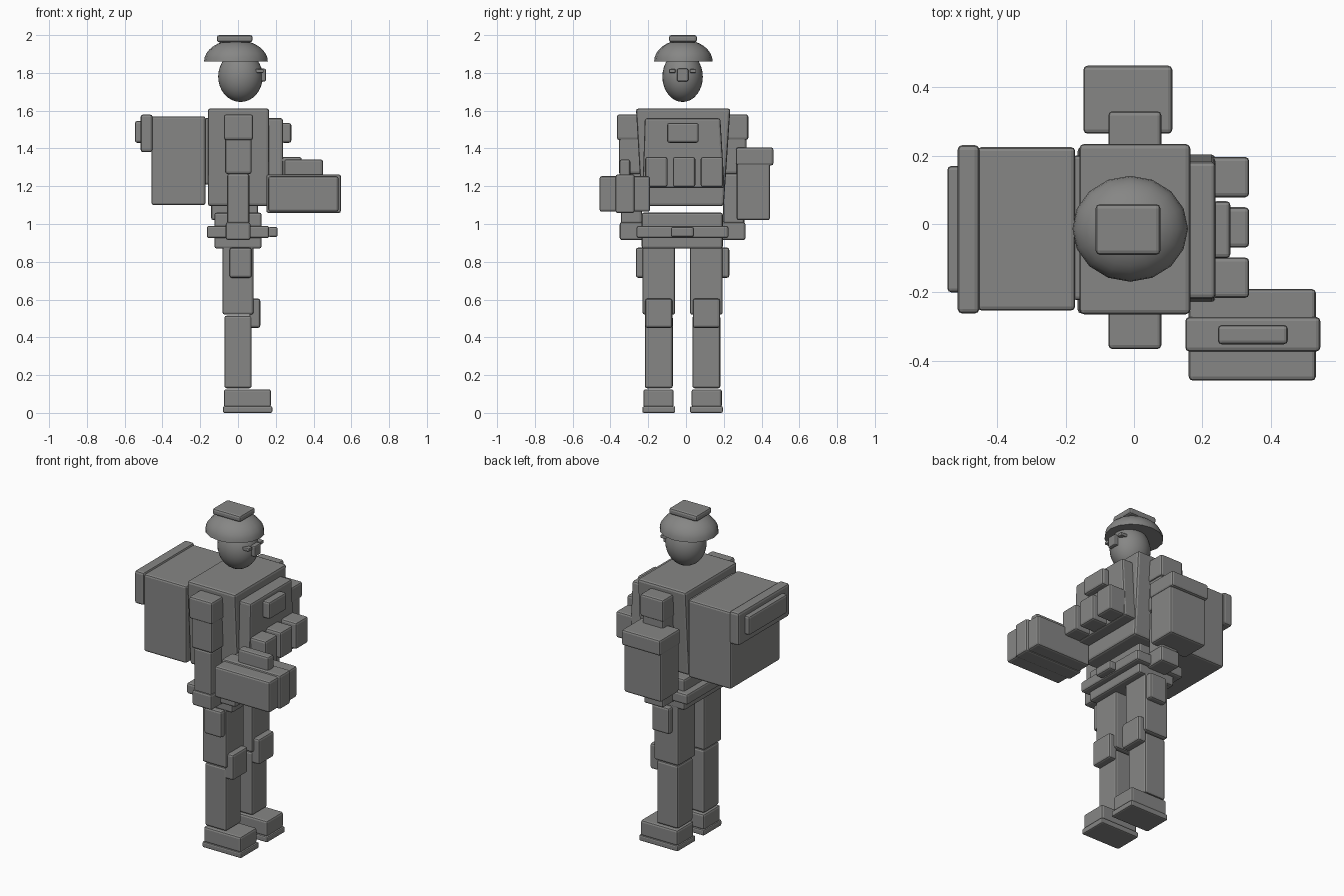
import bpy, bmesh, math

if "Cube" in bpy.data.objects:
    bpy.data.objects.remove(bpy.data.objects["Cube"])

CY = -0.018  # centre line of the body, which faces +x

grey = bpy.data.materials.new("flat grey")
grey.diffuse_color = (0.24, 0.24, 0.235, 1)
grey.use_nodes = True
grey.node_tree.nodes["Principled BSDF"].inputs["Base Color"].default_value = grey.diffuse_color


def finish(name, bm, bevel=0):
    mesh = bpy.data.meshes.new(name)
    bm.to_mesh(mesh)
    bm.free()
    ob = bpy.data.objects.new(name, mesh)
    bpy.context.collection.objects.link(ob)
    mesh.materials.append(grey)
    if bevel:
        mod = ob.modifiers.new("rounded edges", "BEVEL")
        mod.width, mod.segments = bevel, 2
    return ob


def box(name, x, y, z, bevel=0.012, bottom_y=None):
    """Bevelled box from (min, max) ranges; bottom_y gives a tapered bottom."""
    bm = bmesh.new()
    bmesh.ops.create_cube(bm, size=1)
    for v in bm.verts:
        yr = bottom_y if bottom_y and v.co.z < 0 else y
        v.co = (x[v.co.x > 0], yr[v.co.y > 0], z[v.co.z > 0])
    return finish(name, bm, bevel)


def pair(name, x, y, z, bevel=0.012):
    """Box on both sides; y is the distance range from the centre line."""
    box("left_" + name, x, (CY + y[0], CY + y[1]), z, bevel)
    box("right_" + name, x, (CY - y[1], CY - y[0]), z, bevel)


def ball(name, centre, radii, segments, rings, half=False):
    bm = bmesh.new()
    bmesh.ops.create_uvsphere(bm, u_segments=segments, v_segments=rings, radius=1)
    if half:
        cut = bmesh.ops.bisect_plane(bm, geom=bm.verts[:] + bm.edges[:] + bm.faces[:],
                                     plane_co=(0, 0, 0), plane_no=(0, 0, -1), clear_outer=True)
        rim = [e for e in cut["geom_cut"] if isinstance(e, bmesh.types.BMEdge)]
        bmesh.ops.contextual_create(bm, geom=rim)
    for v in bm.verts:
        v.co = [c + r * p for c, r, p in zip(centre, radii, v.co)]
    ob = finish(name, bm)
    bpy.context.view_layer.objects.active = ob
    ob.select_set(True)
    bpy.ops.object.shade_smooth_by_angle(angle=math.radians(40))
    ob.select_set(False)


# Legs
pair("boot_sole", (-0.08, 0.182), (0.039, 0.213), (0, 0.035), 0.008)
pair("boot", (-0.075, 0.175), (0.047, 0.208), (0.03, 0.125))
pair("shin", (-0.072, 0.072), (0.052, 0.2), (0.13, 0.515))
pair("thigh", (-0.082, 0.082), (0.039, 0.212), (0.52, 0.93))
pair("knee_pad", (0.06, 0.118), (0.054, 0.198), (0.45, 0.605))
pair("thigh_pouch", (-0.045, 0.072), (0.195, 0.247), (0.715, 0.875))

# Hips and belt
box("pelvis", (-0.125, 0.125), (-0.235, 0.195), (0.87, 1.06))
box("belt", (-0.165, 0.165), (-0.262, 0.225), (0.925, 0.99))
box("buckle", (0.16, 0.21), (-0.08, 0.042), (0.93, 0.985))

# Torso, plates and chest gear
box("torso", (-0.16, 0.165), (-0.265, 0.235), (1.095, 1.612), 0.014, (-0.235, 0.2))
box("chest_plate", (0.15, 0.238), (-0.218, 0.182), (1.19, 1.56), 0.012, (-0.23, 0.204))
box("back_plate", (-0.18, -0.14), (-0.222, 0.2), (1.21, 1.56), 0.01)
for i in (-1, 0, 1):
    c = CY + 0.008 + i * 0.147
    box(f"chest_pouch_{i + 2}", (0.22, 0.337), (c - 0.059, c + 0.059), (1.195, 1.355))
box("chest_radio", (0.23, 0.282), (-0.1, 0.067), (1.43, 1.535))

# Arms
pair("shoulder_pad", (-0.075, 0.08), (0.215, 0.348), (1.445, 1.58))
pair("upper_arm", (-0.068, 0.072), (0.21, 0.338), (1.265, 1.5))
pair("forearm", (-0.057, 0.06), (0.215, 0.327), (1.0, 1.267))
pair("hand", (-0.065, 0.066), (0.205, 0.333), (0.915, 1.01))

# Backpack
box("backpack", (-0.458, -0.172), (-0.253, 0.225), (1.1, 1.57))
box("backpack_flap", (-0.516, -0.452), (-0.262, 0.231), (1.38, 1.58), 0.014)
box("flap_strap", (-0.546, -0.505), (-0.2, 0.17), (1.43, 1.545))

# Carried case in front of the right hand
box("case", (0.16, 0.532), (-0.458, -0.19), (1.065, 1.253))
box("case_band", (0.15, 0.545), (-0.373, -0.272), (1.058, 1.263))
box("case_handle", (0.245, 0.45), (-0.352, -0.295), (1.25, 1.342))

# Box beside the left arm
box("side_case", (-0.142, 0.107), (0.268, 0.445), (1.02, 1.34))
box("side_case_lid", (-0.148, 0.112), (0.264, 0.463), (1.31, 1.405))

# Head, face and helmet
ball("head", (0.013, CY, 1.78), (0.118, 0.107, 0.134), 32, 16)
ball("helmet", (-0.011, -0.014, 1.86), (0.169, 0.155, 0.115), 16, 16, True)
box("helmet_top", (-0.112, 0.077), (-0.09, 0.058), (1.962, 2.0))
box("nose", (0.11, 0.148), (-0.048, 0.012), (1.755, 1.822), 0.008)
pair("eye", (0.085, 0.136), (0.038, 0.072), (1.8, 1.82), 0.005)
